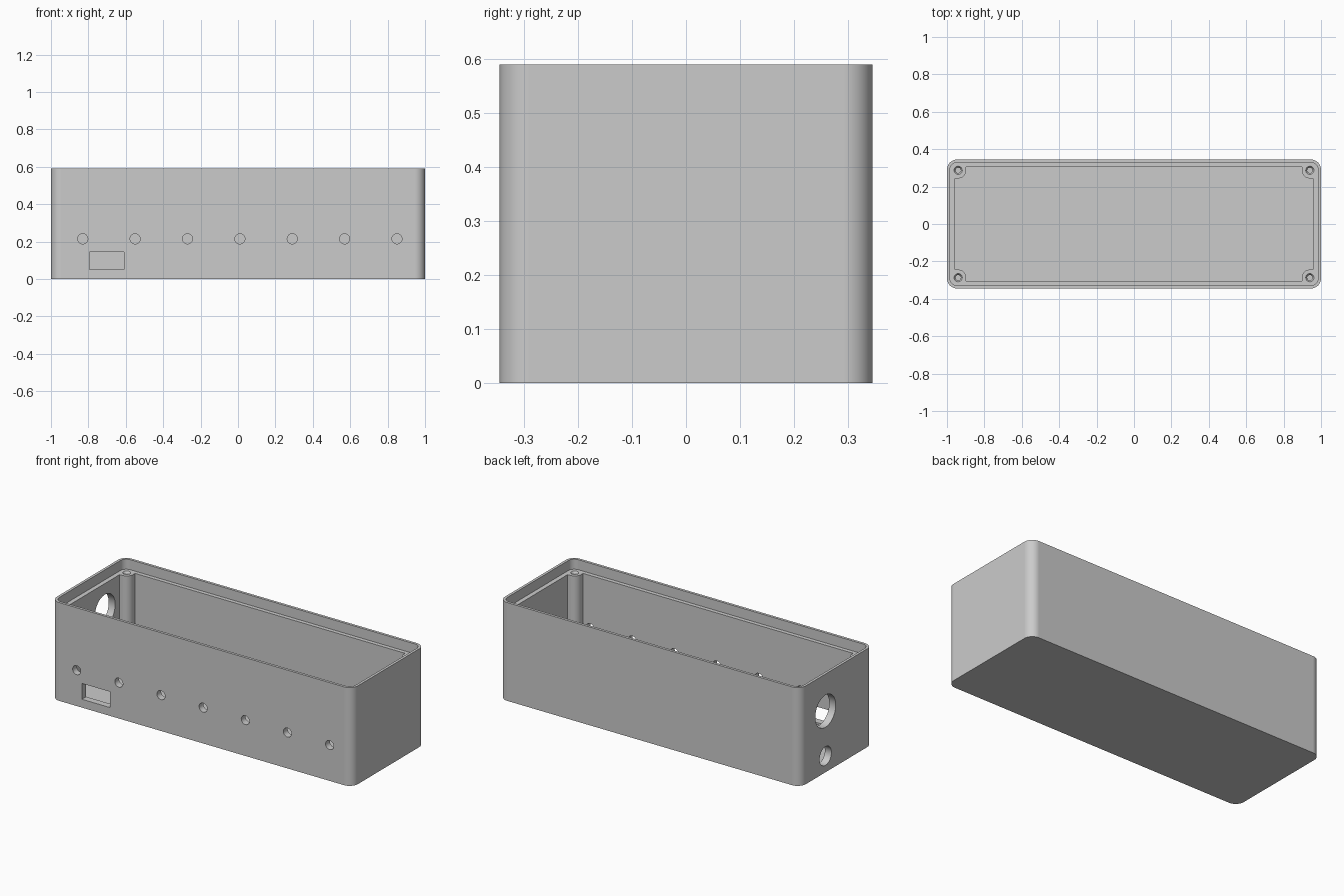
import bpy, bmesh
from math import cos, sin, pi, radians

cube = bpy.data.objects.get("Cube")
if cube:
    bpy.data.objects.remove(cube, do_unlink=True)

HALF_X, HALF_Y, HEIGHT = 1.0, 0.345, 0.59
FLOOR, LEDGE = 0.04, 0.53
SCREW_X, SCREW_Y, BOSS_R = 0.94, 0.287, 0.043

grey = bpy.data.materials.new("plain grey")
grey.use_nodes = True
grey.diffuse_color = (0.6, 0.6, 0.6, 1)
grey.node_tree.nodes["Principled BSDF"].inputs["Base Color"].default_value = (0.6, 0.6, 0.6, 1)


def arc(cx, cy, r, start, end, steps=12):
    angles = [radians(start + (end - start) * i / steps) for i in range(steps + 1)]
    return [(cx + r * cos(a), cy + r * sin(a)) for a in angles]


def four_corners(q):
    """Mirror a first-quadrant corner, listed counterclockwise, into a full outline."""
    return (q + [(-x, y) for x, y in reversed(q)]
            + [(-x, -y) for x, y in q] + [(x, -y) for x, y in reversed(q)])


def rounded_rect(hx, hy, r):
    return four_corners(arc(hx - r, hy - r, r, 0, 90))


def prism(name, outline, z0, z1):
    bm = bmesh.new()
    base = bm.faces.new([bm.verts.new((x, y, z0)) for x, y in outline])
    top = bmesh.ops.extrude_face_region(bm, geom=[base])["geom"]
    bmesh.ops.translate(bm, vec=(0, 0, z1 - z0),
                        verts=[v for v in top if isinstance(v, bmesh.types.BMVert)])
    bmesh.ops.recalc_face_normals(bm, faces=bm.faces[:])
    mesh = bpy.data.meshes.new(name)
    bm.to_mesh(mesh)
    bm.free()
    ob = bpy.data.objects.new(name, mesh)
    bpy.context.collection.objects.link(ob)
    mesh.materials.append(grey)
    return ob


def cone(loc, r1, r2, depth, rot=(0, 0, 0)):
    bpy.ops.mesh.primitive_cone_add(vertices=32, radius1=r1, radius2=r2, depth=depth,
                                    location=loc, rotation=rot)
    return bpy.context.object


def cut(cutter):
    """Subtract a cutter from the box, then discard it."""
    cutter.hide_render = True
    mod = box.modifiers.new("cut", "BOOLEAN")
    mod.operation, mod.solver, mod.object = "DIFFERENCE", "EXACT", cutter
    bpy.ops.object.select_all(action="DESELECT")
    box.select_set(True)
    bpy.context.view_layer.objects.active = box
    bpy.ops.object.modifier_apply(modifier=mod.name)
    bpy.data.objects.remove(cutter, do_unlink=True)


# Outer body
box = prism("enclosure_box", rounded_rect(HALF_X, HALF_Y, 0.055), 0, HEIGHT)

# Cavity that leaves a screw boss in each corner
inner_x, inner_y = HALF_X - 0.043, HALF_Y - 0.04
corner = ([(inner_x, SCREW_Y - BOSS_R)] + arc(SCREW_X, SCREW_Y, BOSS_R, 270, 180)
          + [(SCREW_X - BOSS_R, inner_y)])
cut(prism("cavity_cutter", four_corners(corner), FLOOR, HEIGHT + 0.1))

# Recess for the lid
cut(prism("lid_recess_cutter", rounded_rect(HALF_X - 0.016, HALF_Y - 0.016, 0.039),
          LEDGE, HEIGHT + 0.2))

# Countersunk screw holes
for sx in (-1, 1):
    for sy in (-1, 1):
        x, y = sx * SCREW_X, sy * SCREW_Y
        cut(cone((x, y, LEDGE - 0.14), 0.014, 0.014, 0.3))
        cut(cone((x, y, LEDGE), 0.014, 0.03, 0.024))

# Row of round holes and the rectangular port in the front wall
for i in range(7):
    cut(cone((-0.83 + 0.28 * i, -0.325, 0.215), 0.027, 0.027, 0.1, (pi / 2, 0, 0)))
port = [(-0.795, -0.38), (-0.61, -0.38), (-0.61, -0.27), (-0.795, -0.27)]
cut(prism("port_cutter", port, 0.05, 0.145))

# Large and small round holes in one end wall
for z, r in ((0.367, 0.097), (0.098, 0.056)):
    cut(cone((-0.98, 0.105, z), r, r, 0.1, (0, pi / 2, 0)))

# Smooth curves with crisp edges and flat walls
bpy.ops.object.shade_smooth_by_angle(angle=radians(30))
weighted = box.modifiers.new("flat_walls", "WEIGHTED_NORMAL")
weighted.keep_sharp = True
